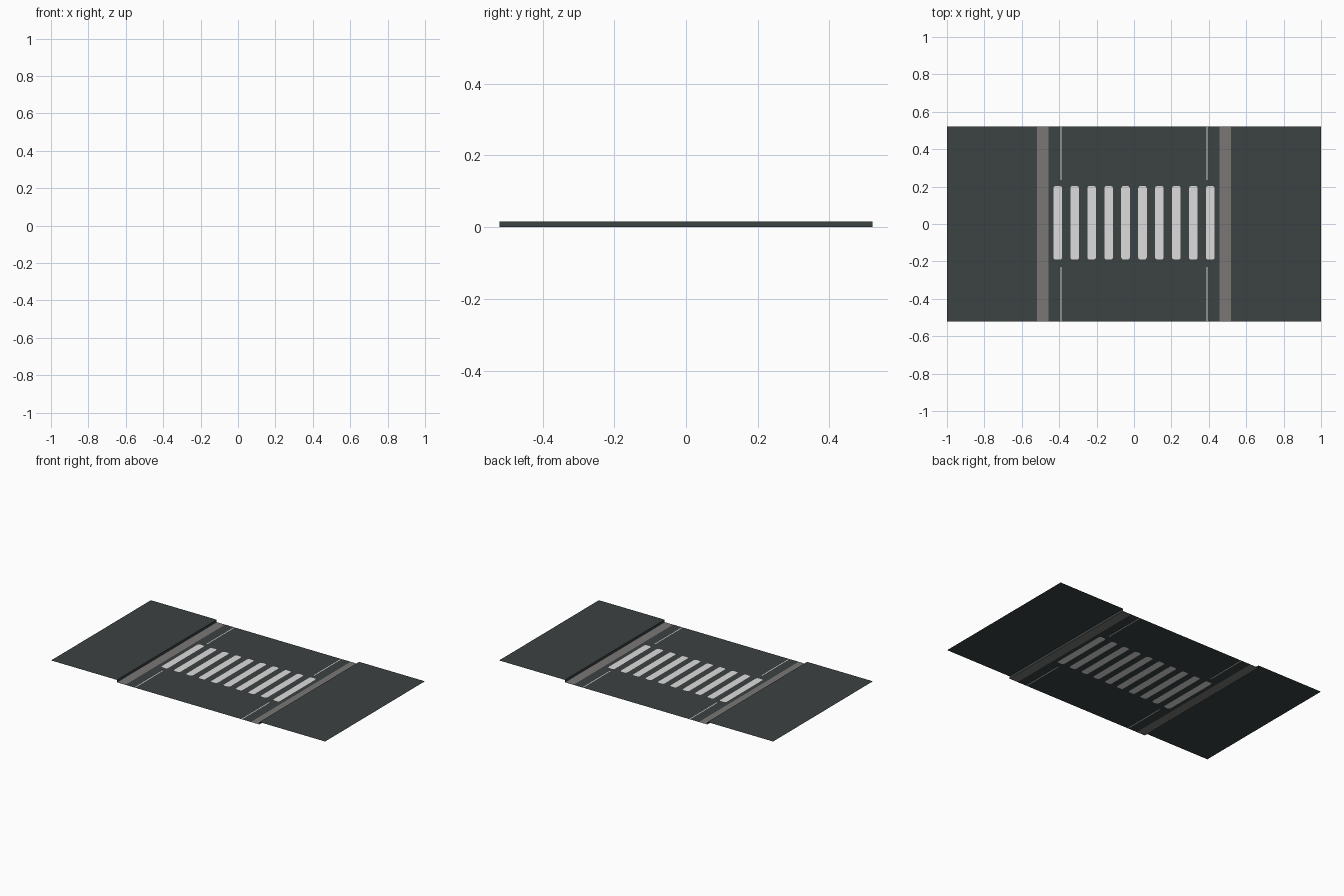
import bpy
import math

if "Cube" in bpy.data.objects:
    bpy.data.objects.remove(bpy.data.objects["Cube"])

D = 0.52            # half depth of the street
H = 0.016           # pavement height
EDGE, GUT = 0.52, 0.458   # kerb line, inner gutter line
LINE_X, LINE_W = 0.39, 0.003
ROW_LO, ROW_HI = -0.23, 0.235   # crossing row
S_LO, S_HI, S_HALF = -0.19, 0.203, 0.023
RAD = 0.012


def material(name, rgb):
    m = bpy.data.materials.new(name)
    m.diffuse_color = (*rgb, 1)
    m.use_nodes = True
    m.node_tree.nodes["Principled BSDF"].inputs["Base Color"].default_value = m.diffuse_color
    return m


asphalt = material("dark asphalt", (0.045, 0.054, 0.054))
grey = material("gutter grey", (0.19, 0.185, 0.182))
white = material("road paint", (0.72, 0.72, 0.72))


def build(name, polys, mat):
    verts, faces = [], []
    for p in polys:
        faces.append(range(len(verts), len(verts) + len(p)))
        verts += p
    me = bpy.data.meshes.new(name)
    me.from_pydata(verts, [], [list(f) for f in faces])
    me.materials.append(mat)
    ob = bpy.data.objects.new(name, me)
    bpy.context.collection.objects.link(ob)
    return ob


def rect(x0, x1, y0, y1, z=0.0):
    return [(x0, y0, z), (x1, y0, z), (x1, y1, z), (x0, y1, z)]


def arc(cx, cy, a0):
    return [(cx + RAD * math.cos(a0 + i * math.pi / 8),
             cy + RAD * math.sin(a0 + i * math.pi / 8), 0) for i in range(5)]


# raised pavements, kerb faces and gutters on both sides
for side, s in (("left", -1), ("right", 1)):
    build(side + "_pavement", [rect(*sorted((s, s * EDGE)), -D, D, H)], asphalt)
    x = s * EDGE
    wall = [(x, -D, 0), (x, D, 0), (x, D, H), (x, -D, H)]
    build(side + "_kerb_face", [wall if s < 0 else wall[::-1]], asphalt)
    build(side + "_gutter", [rect(*sorted((x, s * GUT)), -D, D)], grey)

# rounded crossing bars, cut into the surrounding road surface
road, bars = [], []
mid = (S_LO + S_HI) / 2
pitch = 0.0906
for i in range(10):
    c = (i - 4.5) * pitch
    x0 = -GUT if i == 0 else c - pitch / 2
    x1 = GUT if i == 9 else c + pitch / 2
    l, r = c - S_HALF, c + S_HALF
    top = ([(r, mid, 0)] + arc(r - RAD, S_HI - RAD, 0)
           + arc(l + RAD, S_HI - RAD, math.pi / 2) + [(l, mid, 0)])
    low = ([(l, mid, 0)] + arc(l + RAD, S_LO + RAD, math.pi)
           + arc(r - RAD, S_LO + RAD, 1.5 * math.pi) + [(r, mid, 0)])
    bars.append(top + low[1:-1])
    road.append([(x1, mid, 0), (x1, ROW_HI, 0), (x0, ROW_HI, 0), (x0, mid, 0)] + top[::-1])
    road.append([(x0, mid, 0), (x0, ROW_LO, 0), (x1, ROW_LO, 0), (x1, mid, 0)] + low[::-1])

# road beyond the crossing, split by thin edge lines
lines = []
a, b = LINE_X - LINE_W, LINE_X + LINE_W
for y0, y1 in ((-D, ROW_LO), (ROW_HI, D)):
    for x0, x1 in ((-GUT, -b), (-a, a), (b, GUT)):
        road.append(rect(x0, x1, y0, y1))
    lines += [rect(-b, -a, y0, y1), rect(a, b, y0, y1)]

build("road_surface", road, asphalt)
build("crossing_bars", bars, white)
build("edge_lines", lines, white)
